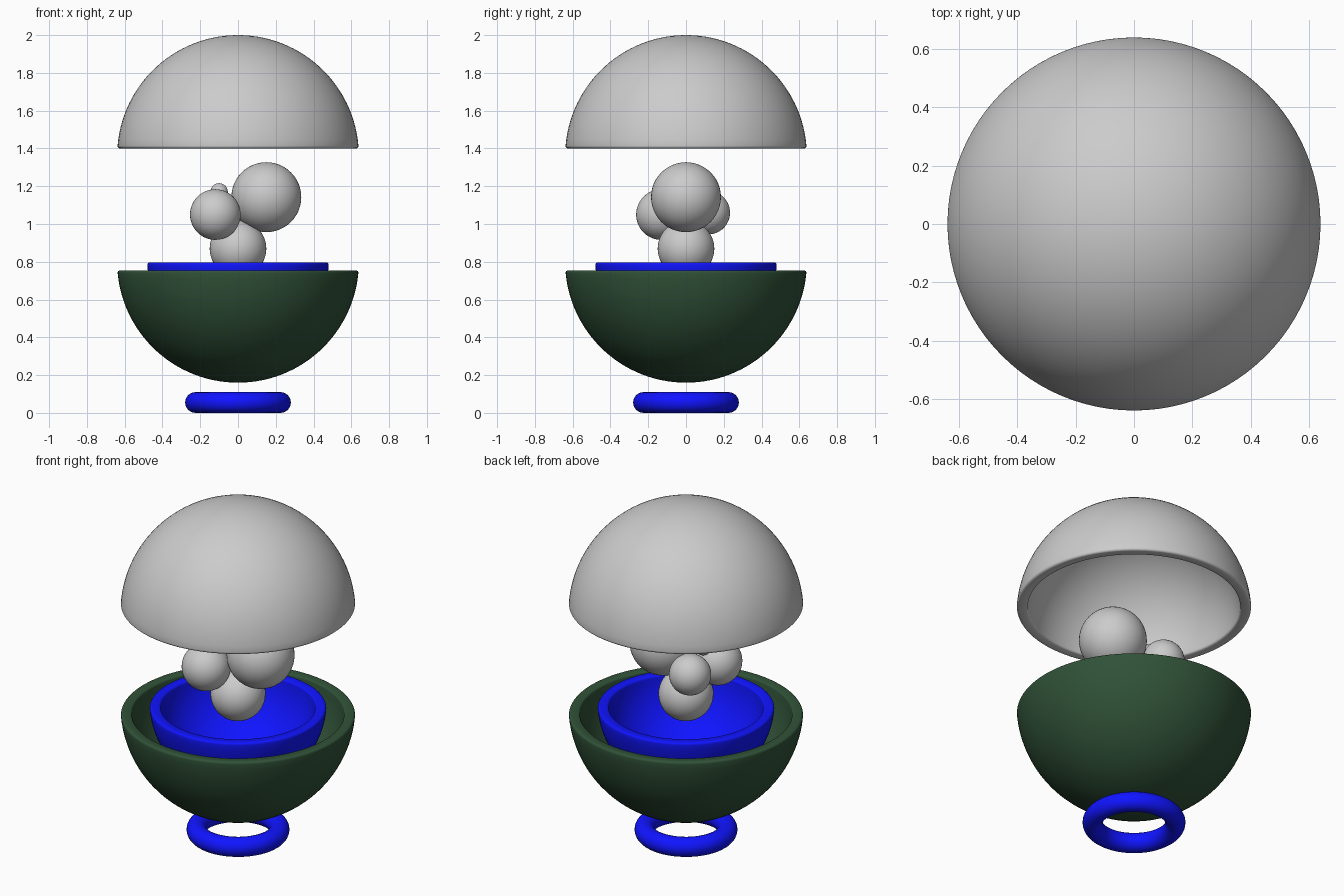
import bpy, bmesh, math
from math import sin, cos, asin, sqrt, pi

if "Cube" in bpy.data.objects:
    bpy.data.objects.remove(bpy.data.objects["Cube"])


def material(name, rgb):
    m = bpy.data.materials.new(name)
    m.diffuse_color = (*rgb, 1)
    m.use_nodes = True
    m.node_tree.nodes["Principled BSDF"].inputs["Base Color"].default_value = m.diffuse_color
    return m


green = material("dark_green", (0.03, 0.085, 0.04))
blue = material("blue", (0.005, 0.007, 1.0))


def finish(obj, name, mat=None):
    obj.name = name
    if mat:
        obj.data.materials.append(mat)
    for p in obj.data.polygons:
        p.use_smooth = True


def shell(name, centre, radius, thick, cut, up, mat=None, bevel=0.014, seg=96, n=28):
    """Lathe a hollow spherical cap with a rounded rim; up = 1 dome, -1 bowl."""
    h = (cut - centre) * up
    inner = radius - thick
    hb = h + bevel
    a_out, a_in = asin(hb / radius), asin(hb / inner)
    ro, ri = sqrt(radius**2 - hb**2), sqrt(inner**2 - hb**2)
    prof = []
    for i in range(n + 1):
        a = pi / 2 + (a_out - pi / 2) * i / n
        prof.append((radius * cos(a), radius * sin(a)))
    for r, start in ((ro - bevel, 0), (ri + bevel, -pi / 2)):
        for i in range(1, 6):
            a = start - pi / 2 * i / 5
            prof.append((r + bevel * cos(a), hb + bevel * sin(a)))
    for i in range(1, n + 1):
        a = a_in + (pi / 2 - a_in) * i / n
        prof.append((inner * cos(a), inner * sin(a)))

    bm = bmesh.new()
    vs = [bm.verts.new((r, 0, centre + up * z)) for r, z in prof]
    es = [bm.edges.new(pair) for pair in zip(vs, vs[1:])]
    bmesh.ops.spin(bm, geom=vs + es, cent=(0, 0, 0), axis=(0, 0, 1),
                   angle=2 * pi, steps=seg, use_merge=True)
    bmesh.ops.remove_doubles(bm, verts=bm.verts[:], dist=1e-5)
    bmesh.ops.recalc_face_normals(bm, faces=bm.faces[:])
    me = bpy.data.meshes.new(name)
    bm.to_mesh(me)
    bm.free()
    obj = bpy.data.objects.new(name, me)
    bpy.context.collection.objects.link(obj)
    finish(obj, name, mat)


# Base ring
bpy.ops.mesh.primitive_torus_add(location=(0, 0, 0.055), major_radius=0.225,
                                 minor_radius=0.055, major_segments=96, minor_segments=24)
finish(bpy.context.object, "base_ring", blue)

# Nested bowls and floating lid
shell("outer_bowl", 0.80, 0.64, 0.06, 0.755, -1, green)
shell("inner_bowl", 0.82, 0.482, 0.06, 0.797, -1, blue)
shell("dome_lid", 1.36, 0.64, 0.06, 1.40, 1)

# Cluster of balls
balls = {
    "lower_ball": (0, 0, 0.87, 0.15),
    "large_ball": (0.15, 0, 1.142, 0.185),
    "front_ball": (-0.12, -0.13, 1.05, 0.134),
    "back_ball": (-0.11, 0.118, 1.06, 0.115),
    "tiny_ball": (-0.10, -0.02, 1.17, 0.046),
}
for name, (x, y, z, r) in balls.items():
    bpy.ops.mesh.primitive_uv_sphere_add(segments=48, ring_count=24, radius=r, location=(x, y, z))
    finish(bpy.context.object, name)
